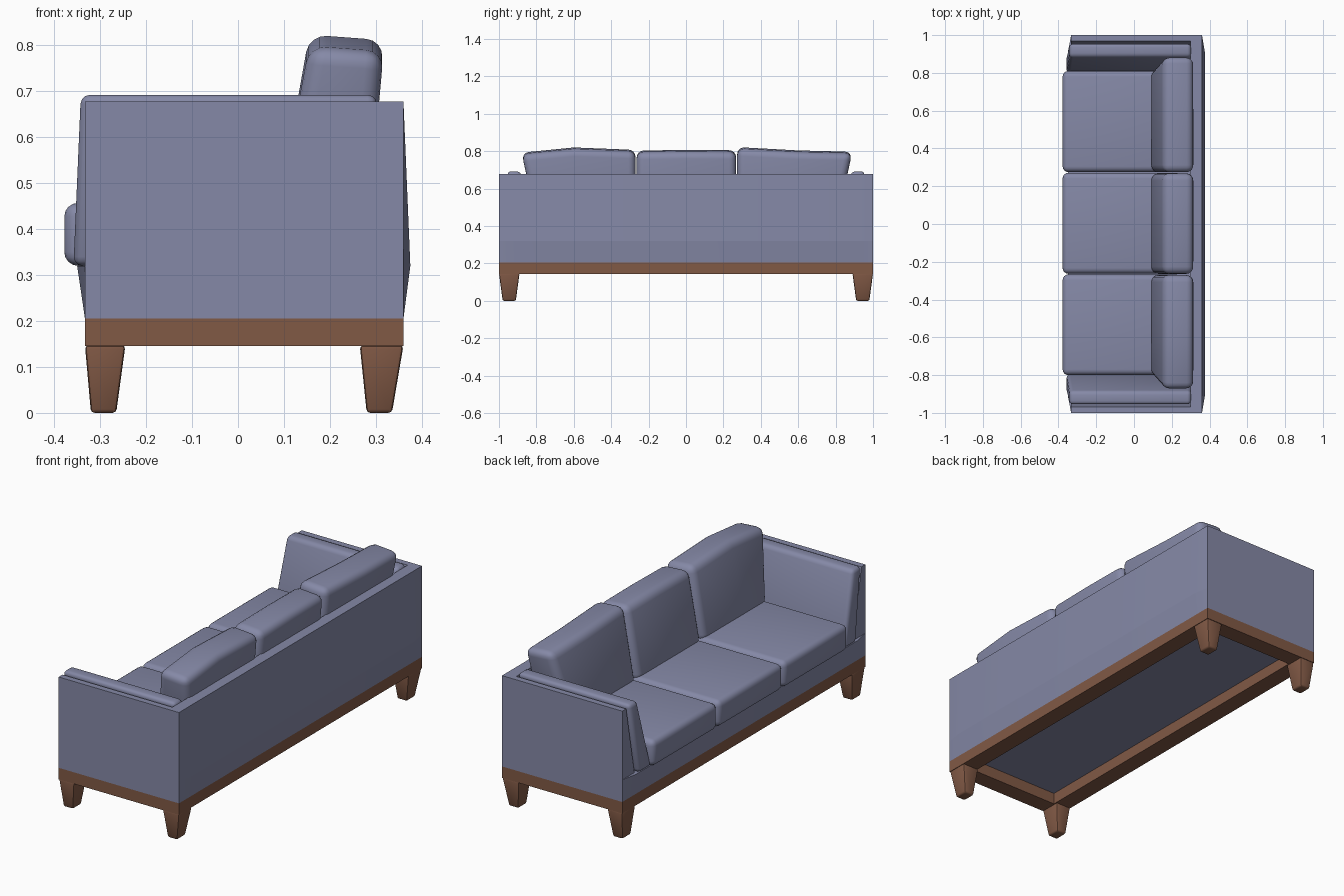
import bpy, bmesh, math

cube = bpy.data.objects.get("Cube")
if cube:
    bpy.data.objects.remove(cube, do_unlink=True)


def material(name, color):
    m = bpy.data.materials.new(name)
    m.use_nodes = True
    m.diffuse_color = color
    m.node_tree.nodes["Principled BSDF"].inputs["Base Color"].default_value = color
    return m


FABRIC = material("slate blue fabric", (0.235, 0.25, 0.385, 1))
WOOD = material("brown wood", (0.22, 0.10, 0.06, 1))


def loft(name, rings, mat, bevel=0, segments=3, cyclic=False):
    """Skin a list of equal-length rings, capped or joined end to start."""
    bm = bmesh.new()
    loops = [[bm.verts.new(p) for p in ring] for ring in rings]
    pairs = list(zip(loops, loops[1:]))
    if cyclic:
        pairs.append((loops[-1], loops[0]))
    else:
        bm.faces.new(loops[0])
        bm.faces.new(loops[-1])
    for a, b in pairs:
        for i in range(len(a)):
            j = (i + 1) % len(a)
            bm.faces.new((a[i], a[j], b[j], b[i]))
    bmesh.ops.recalc_face_normals(bm, faces=bm.faces)
    mesh = bpy.data.meshes.new(name)
    bm.to_mesh(mesh)
    bm.free()
    mesh.materials.append(mat)
    obj = bpy.data.objects.new(name, mesh)
    bpy.context.collection.objects.link(obj)
    bpy.ops.object.select_all(action="DESELECT")
    obj.select_set(True)
    bpy.context.view_layer.objects.active = obj
    if bevel:
        mod = obj.modifiers.new("rounding", "BEVEL")
        mod.width = bevel
        mod.segments = segments
        mod.limit_method = "ANGLE"
        mod.angle_limit = math.radians(35)
        bpy.ops.object.modifier_apply(modifier=mod.name)
    bpy.ops.object.shade_smooth_by_angle(angle=math.radians(40))
    return obj


def rect(x0, x1, y0, y1, z):
    return [(x0, y0, z), (x1, y0, z), (x1, y1, z), (x0, y1, z)]


FRONT, BACK = -0.333, 0.36
BASE, RAIL, SEAT, TOP = 0.205, 0.145, 0.32, 0.678

# Wooden frame under the body
W = 0.09
outer, inner = (FRONT, BACK, -1, 1), (FRONT + W, BACK - W, W - 1, 1 - W)
loft("wood_frame", [rect(*outer, RAIL), rect(*outer, BASE),
                    rect(*inner, BASE), rect(*inner, RAIL)], WOOD, cyclic=True)

# Tapered legs
for side, s in (("right", -1), ("left", 1)):
    for end, top, foot in (("front", (FRONT, -0.245), (-0.32, -0.265)),
                           ("back", (0.265, BACK), (0.28, 0.335))):
        loft(f"{end}_{side}_leg",
             [rect(*foot, s * 0.91, s * 0.98, 0),
              rect(*top, s * 0.89, s, RAIL + 0.002)], WOOD, 0.008, 2)


# Lower body, bulging outward between the corners
def outline(front, back, z):
    half = [(FRONT, -1), (BACK, -1), (back, -0.91)]
    pts = half + [(x, -y) for x, y in reversed(half)]
    pts += [(front, 0.91), (front, -0.91)]
    return [(x, y, z) for x, y in pts]


loft("lower_body", [outline(FRONT, BACK, BASE), outline(-0.35, 0.375, SEAT)], FABRIC)


# Outer shell: two side panels joined by the back panel
def shell(back, y_in, z):
    half = [(0.30, -y_in), (FRONT, -y_in), (FRONT, -1), (BACK, -1), (back, -0.91)]
    pts = half + [(x, -y) for x, y in reversed(half)]
    return [(x, y, z) for x, y in pts]


loft("outer_shell", [shell(0.375, 0.90, SEAT), shell(BACK, 0.968, TOP)], FABRIC)

# Leaning padded arm panels
for side, s in (("right", -1), ("left", 1)):
    loft(f"{side}_arm_pad",
         [rect(-0.358, 0.31, s * 0.79, s * 0.895, SEAT),
          rect(-0.342, 0.302, s * 0.885, s * 0.957, 0.692)], FABRIC, 0.02)

# Seat cushions
for name, y0, y1 in (("right", -0.80, -0.267), ("middle", -0.263, 0.271),
                     ("left", 0.275, 0.81)):
    loft(f"{name}_seat_cushion",
         [rect(-0.378, 0.25, y0, y1, SEAT), rect(-0.378, 0.25, y0, y1, 0.457)],
         FABRIC, 0.03, 4)

# Back cushions: stations give bottom y, top y and height
stations = {
    "right": [(-0.80, -0.878, 0.795), (-0.60, -0.60, 0.823), (-0.270, -0.270, 0.81)],
    "middle": [(-0.264, -0.264, 0.806), (0, 0, 0.81), (0.268, 0.268, 0.808)],
    "left": [(0.274, 0.274, 0.825), (0.60, 0.60, 0.807), (0.81, 0.888, 0.80)],
}
for name, rows in stations.items():
    loft(f"{name}_back_cushion",
         [[(0.085, yb, 0.43), (0.155, yt, h), (0.317, yt, h - 0.012), (0.285, yb, 0.43)]
          for yb, yt, h in rows], FABRIC, 0.038, 4)
